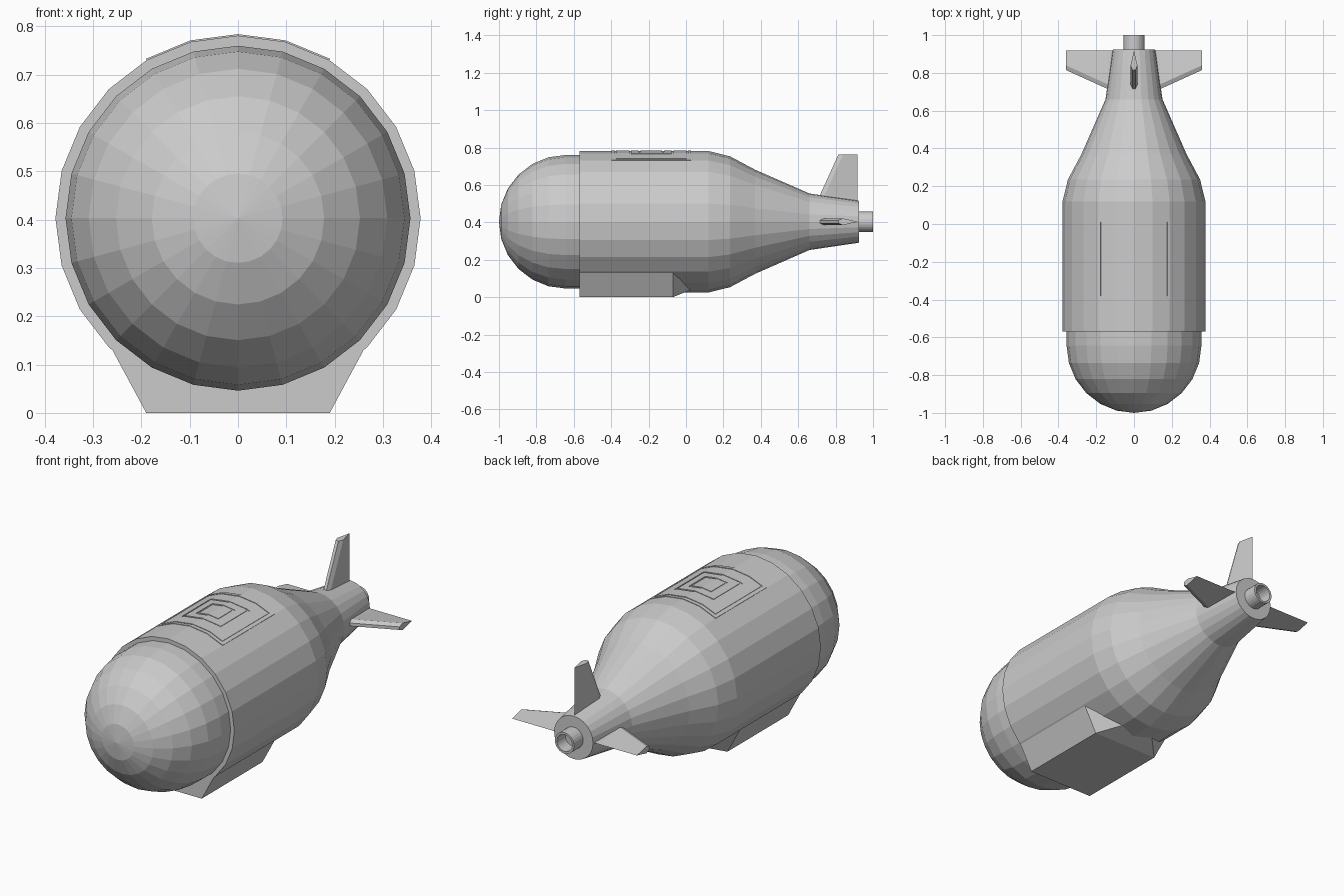
import bpy, bmesh
from math import sin, cos, radians, floor, pi

if "Cube" in bpy.data.objects:
    bpy.data.objects.remove(bpy.data.objects["Cube"])

AXIS_Z = 0.403      # height of the hull's long axis
HULL_R = 0.378
SIDES = 24
STEP = 360 / SIDES

grey = bpy.data.materials.new("hull_grey")
grey.use_nodes = True
COLOUR = (0.6, 0.6, 0.6, 1)
grey.diffuse_color = COLOUR
grey.node_tree.nodes["Principled BSDF"].inputs["Base Color"].default_value = COLOUR


def finish(name, bm):
    bmesh.ops.remove_doubles(bm, verts=bm.verts, dist=1e-5)
    bmesh.ops.recalc_face_normals(bm, faces=bm.faces)
    mesh = bpy.data.meshes.new(name)
    bm.to_mesh(mesh)
    bm.free()
    mesh.materials.append(grey)
    obj = bpy.data.objects.new(name, mesh)
    bpy.context.collection.objects.link(obj)
    return obj


def loft(bm, sections):
    """Skin matching closed sections and cap both ends."""
    rings = [[bm.verts.new(p) for p in s] for s in sections]
    n = len(rings[0])
    for a, b in zip(rings, rings[1:]):
        for i in range(n):
            j = (i + 1) % n
            bm.faces.new((a[i], a[j], b[j], b[i]))
    bm.faces.new(rings[0])
    bm.faces.new(rings[-1])


def radial(angle, r, y):
    """Point around the axis; angle in degrees from straight up."""
    a = radians(angle)
    return (r * sin(a), y, AXIS_Z + r * cos(a))


def lathe(name, profile):
    bm = bmesh.new()
    loft(bm, [[radial(i * STEP, r, y) for i in range(SIDES)] for y, r in profile])
    return finish(name, bm)


# Hull and tapering tail
lathe("hull", [(-0.57, HULL_R), (0.12, HULL_R), (0.235, 0.35),
               (0.37, 0.278), (0.66, 0.151), (0.925, 0.112)])

# Rounded nose: hemisphere plus a short straight collar
NOSE_R = 0.357
nose = [(-0.643 - NOSE_R * cos(radians(a)), max(NOSE_R * sin(radians(a)), 0.0005))
        for a in range(0, 91, 15)]
lathe("nose_dome", nose + [(-0.56, NOSE_R)])

# Hollow tail pipe
lathe("tail_pipe", [(0.91, 0.055), (1.0, 0.055), (1.0, 0.044), (0.93, 0.044)])

# Keel under the hull, with a sloping rear end
keel = bmesh.new()
front = [(-0.268, 0.145), (-0.19, 0), (0.19, 0), (0.268, 0.145)]
rear = [(-0.2, 0.15), (-0.09, 0.04), (0.09, 0.04), (0.2, 0.15)]
loft(keel, [[(x, y, z) for x, z in shape]
            for y, shape in ((-0.57, front), (-0.07, front), (0.03, rear))])
finish("keel", keel)


# Hatch: nested raised frames that follow the hull facets
def facet_radius(a):
    middle = (floor(a / STEP) + 0.5) * STEP
    return HULL_R * cos(pi / SIDES) / cos(radians(a - middle))


def curved_plate(bm, a0, a1, y0, y1, height=0.003):
    inner = [k * STEP for k in range(-4, 5) if a0 < k * STEP < a1]
    sections = []
    for a in [a0] + inner + [a1]:
        r = facet_radius(a)
        sections.append([radial(a, r - 0.004, y0), radial(a, r + height, y0),
                         radial(a, r + height, y1), radial(a, r - 0.004, y1)])
    loft(bm, sections)


HATCH_Y = -0.185
# outer half angle, outer half length, inner half angle, inner half length
frames = [("hatch_rim", 30, 0.212, 27.8, 0.195),
          ("hatch_panel", 27, 0.188, 17.5, 0.118),
          ("hatch_inner_frame", 16, 0.108, 10, 0.068)]
for name, a, h, b, g in frames:
    bm = bmesh.new()
    for s in (-1, 1):
        curved_plate(bm, min(s * a, s * b), max(s * a, s * b), HATCH_Y - h, HATCH_Y + h)
        ends = sorted((HATCH_Y + s * g, HATCH_Y + s * h))
        curved_plate(bm, -b, b, *ends)
    finish(name, bm)
bm = bmesh.new()
curved_plate(bm, -8.5, 8.5, HATCH_Y - 0.057, HATCH_Y + 0.057)
finish("hatch_centre", bm)


# Tail fins: blunt leading edge, sharp trailing edge
def fin(name, angle):
    a = radians(angle)
    sections = []
    for reach, lead in ((0.08, 0.69), (0.14, 0.715), (0.36, 0.815)):
        pts = [(-0.008, lead), (-0.018, lead + 0.025), (0, 0.918),
               (0.018, lead + 0.025), (0.008, lead)]
        sections.append([(reach * sin(a) + t * cos(a), y,
                          AXIS_Z + reach * cos(a) - t * sin(a)) for t, y in pts])
    bm = bmesh.new()
    loft(bm, sections)
    finish(name, bm)


for name, angle in (("top_fin", 0), ("left_fin", 90), ("right_fin", -90)):
    fin(name, angle)
